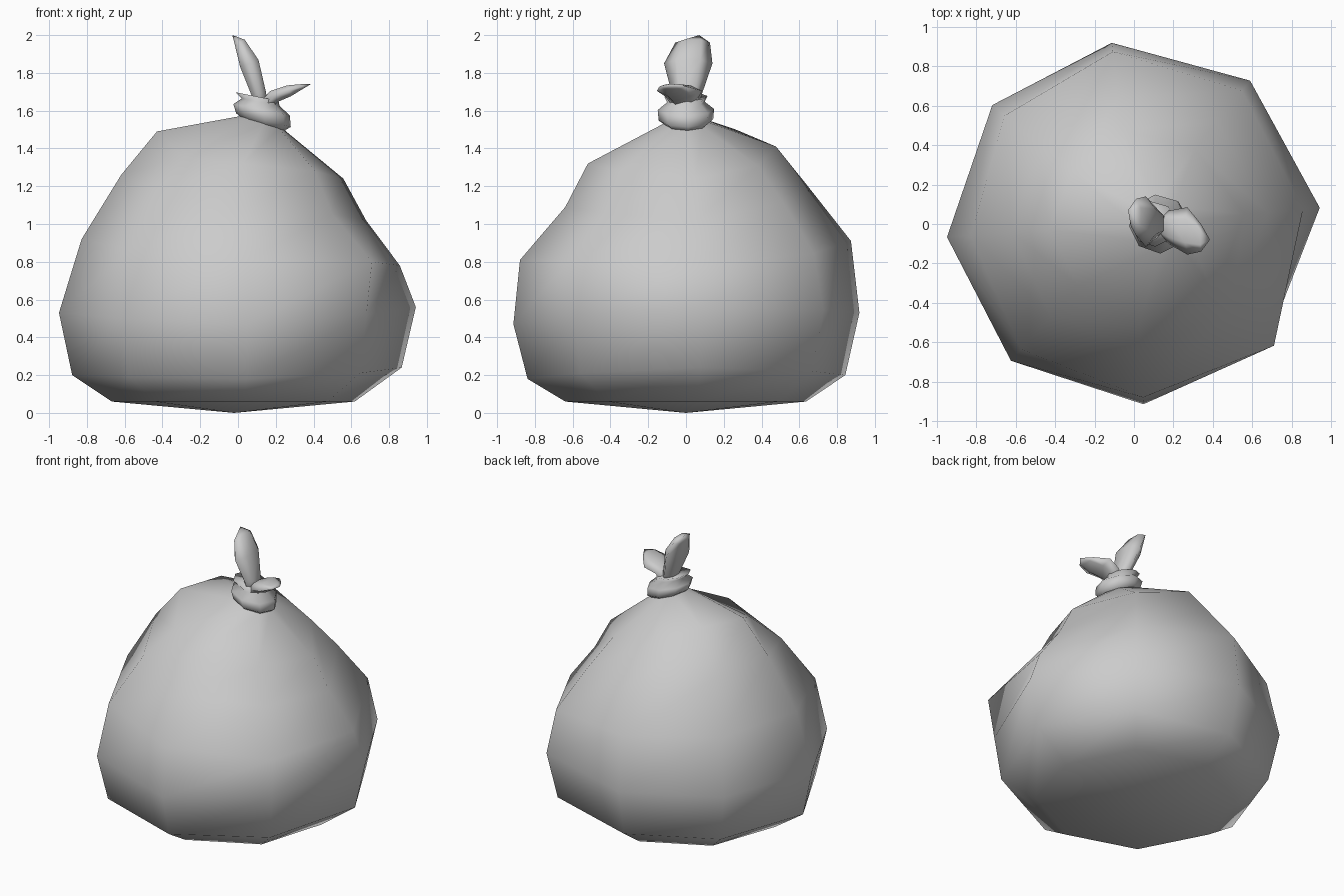
import bpy, bmesh, math
from mathutils import Vector

cube = bpy.data.objects.get("Cube")
if cube:
    bpy.data.objects.remove(cube, do_unlink=True)

grey = bpy.data.materials.new("bag_grey")
grey.use_nodes = True
COLOR = (0.6, 0.6, 0.6, 1.0)
grey.diffuse_color = COLOR
bsdf = grey.node_tree.nodes["Principled BSDF"]
bsdf.inputs["Base Color"].default_value = COLOR
bsdf.inputs["Roughness"].default_value = 0.6


def loft(name, rings, start=None, end=None):
    """Skin closed rings of points; fan each end to a tip point."""
    bm = bmesh.new()
    loops = [[bm.verts.new(p) for p in ring] for ring in rings]
    n = len(loops[0])
    for a, b in zip(loops, loops[1:]):
        for i in range(n):
            j = (i + 1) % n
            bm.faces.new((a[i], a[j], b[j], b[i]))
    for tip, loop in ((start, loops[0]), (end, loops[-1])):
        if tip is None:
            bm.faces.new(loop)
            continue
        v = bm.verts.new(tip)
        for i in range(n):
            bm.faces.new((loop[i], loop[(i + 1) % n], v))
    bmesh.ops.recalc_face_normals(bm, faces=bm.faces)
    for f in bm.faces:
        f.smooth = True
    mesh = bpy.data.meshes.new(name)
    bm.to_mesh(mesh)
    bm.free()
    mesh.materials.append(grey)
    obj = bpy.data.objects.new(name, mesh)
    bpy.context.collection.objects.link(obj)
    return obj


# Bag body: (radius, height) profiles on the four main sides
ANGLES = [math.radians(a) for a in (5, 51, 97, 140, 184, 228, 273, 319)]
left = [(.62, .06), (.87, .24), (.945, .56), (.86, .78), (.68, 1.02), (.56, 1.24)]
back = [(.64, .06), (.85, .20), (.925, .53), (.88, .91), (.65, 1.20), (.48, 1.41)]
right = [(.67, .06), (.88, .20), (.95, .53), (.83, .92), (.62, 1.26), (.43, 1.49)]
front = [(.64, .06), (.84, .18), (.915, .47), (.88, .81), (.64, 1.09), (.52, 1.32)]


def blend(p, q):
    return [((a[0] + b[0]) / 2, (a[1] + b[1]) / 2) for a, b in zip(p, q)]


columns = []
sides = [left, back, right, front]
for k in range(4):
    columns += [sides[k], blend(sides[k], sides[(k + 1) % 4])]

# Creases and raised folds around the shoulder
columns[1][5] = (.49, 1.31)
columns[3][5] = (.41, 1.50)
columns[5][5] = (.42, 1.35)
columns[7][3] = (.94, .80)
columns[7][2] = (.90, .52)

rings = [[(col[k][0] * math.cos(a), col[k][0] * math.sin(a), col[k][1])
          for col, a in zip(columns, ANGLES)] for k in range(6)]


def tilted_ring(cx, radius, z, tilt):
    """Ring that drops towards +x."""
    return [(cx + radius * math.cos(a), radius * math.sin(a),
             z - tilt * radius * math.cos(a)) for a in ANGLES]


# Gathered neck closes the bag
rings.append(tilted_ring(.13, .115, 1.535, .32))
loft("bag_body", rings, (-.02, 0, 0), (.13, 0, 1.56))

# Knot wrapped around the neck
knot = [tilted_ring(cx, r, z, t) for cx, r, z, t in (
    (.14, .09, 1.51, .3), (.135, .145, 1.55, .25), (.125, .15, 1.605, .2),
    (.12, .10, 1.645, .2), (.10, .115, 1.675, .2))]
loft("knot", knot, (.13, 0, 1.51), (.12, 0, 1.655))


def ear(name, sections, tip):
    """Flat leaf: sections are (x, y, z, half width, half thickness)."""
    pts = [Vector(s[:3]) for s in sections] + [Vector(tip)]
    out = []
    for i, s in enumerate(sections):
        d = pts[i + 1] - pts[max(i - 1, 0)]
        nrm = Vector((-d.z, 0, d.x)).normalized()
        out.append([pts[i] + Vector((0, s[3] * math.cos(t), 0)) + nrm * s[4] * math.sin(t)
                    for t in (k * math.pi / 3 for k in range(6))])
    return loft(name, out, pts[0], tip)


# Tied ends of the bag
ear("tall_end", [(.13, 0, 1.60, .06, .04), (.11, .005, 1.69, .08, .045),
                 (.06, .012, 1.85, .128, .06), (.01, .035, 1.96, .092, .035)],
    (-.03, .07, 2.0))
ear("short_end", [(.13, 0, 1.61, .06, .04), (.19, -.02, 1.675, .09, .04),
                  (.27, -.035, 1.705, .12, .035), (.34, -.07, 1.728, .07, .015)],
    (.385, -.08, 1.74))
